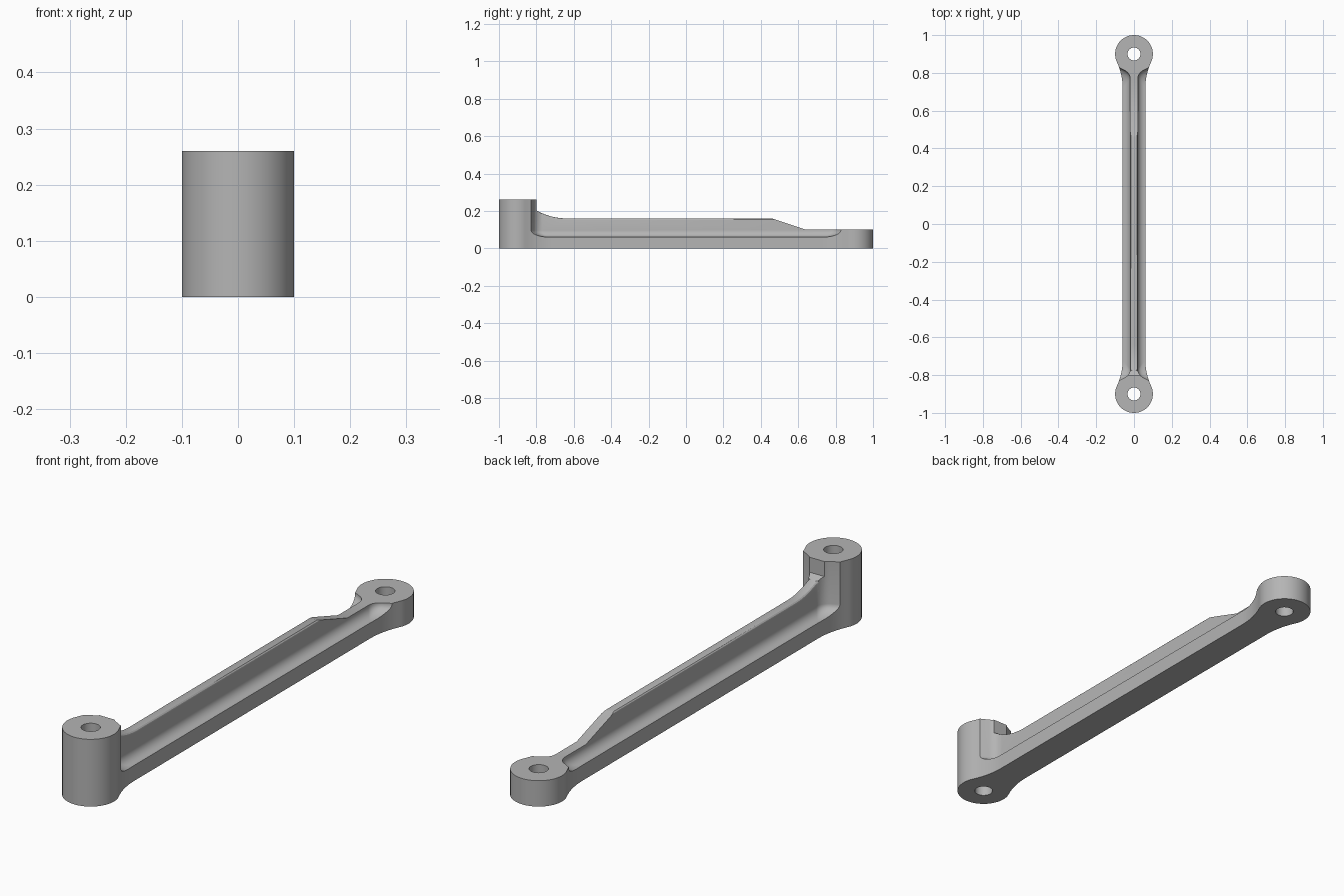
import bpy, bmesh
from math import sin, cos, pi, sqrt, atan2
from mathutils import Vector

cube = bpy.data.objects.get("Cube")
if cube:
    bpy.data.objects.remove(cube, do_unlink=True)

BOSS_Y, BOSS_R, HOLE_R = 0.9, 0.1, 0.034
BAR, WEB, FLOOR = 0.06, 0.02, 0.06      # half widths and flange height
CORNER, FILLET = 0.05, 0.036            # pocket corner and floor radii

metal = bpy.data.materials.new("plain grey metal")
metal.use_nodes = True
grey = (0.46, 0.46, 0.46, 1)
metal.diffuse_color = grey
metal.node_tree.nodes["Principled BSDF"].inputs["Base Color"].default_value = grey


def loft(name, rings):
    """Closed solid through rings that share a point count."""
    bm = bmesh.new()
    loops = [[bm.verts.new(p) for p in ring] for ring in rings]
    for a, b in zip(loops, loops[1:]):
        for i in range(len(a)):
            j = (i + 1) % len(a)
            bm.faces.new((a[i], a[j], b[j], b[i]))
    bm.faces.new(loops[0])
    bm.faces.new(loops[-1])
    bmesh.ops.recalc_face_normals(bm, faces=bm.faces)
    mesh = bpy.data.meshes.new(name)
    bm.to_mesh(mesh)
    bm.free()
    mesh.materials.append(metal)
    obj = bpy.data.objects.new(name, mesh)
    bpy.context.collection.objects.link(obj)
    return obj


def arc(cx, cy, r, a0, a1, n):
    return [(cx + r * cos(a0 + (a1 - a0) * i / n), cy + r * sin(a0 + (a1 - a0) * i / n))
            for i in range(n + 1)]


# Plan outline: two round ends flared smoothly into a narrow bar
flare_y = 0.72
dy = BOSS_Y - flare_y
flare_r = (dy ** 2 + BAR ** 2 - BOSS_R ** 2) / (2 * (BOSS_R - BAR))
flare_x = BAR + flare_r
touch = atan2(-dy, flare_x)             # boss direction where the flare touches
quarter = arc(flare_x, flare_y, flare_r, pi, pi + touch, 10)
quarter += arc(0, BOSS_Y, BOSS_R, touch, pi / 2, 28)[1:]
half = [(x, -y) for x, y in reversed(quarter)] + quarter
outline = half + [(-x, y) for x, y in reversed(half[1:-1])]
body = loft("linkage_arm", [[(x, y, z) for x, y in outline] for z in (0, 0.26)])

# Side profile: tall front end, curved rise, web, ramp and low rear end
rise = [(-0.8 + 0.16 * i / 10, 0.16 + 0.042 * (1 - i / 10) ** 2) for i in range(11)]
side = [(-1.2, -0.1), (-1.2, 0.4), (-0.8, 0.4)] + rise
side += [(0.46, 0.16), (0.64, 0.1), (1.2, 0.1), (1.2, -0.1)]
cutters = [(loft("profile_cutter", [[(x, y, z) for y, z in side] for x in (-0.3, 0.3)]),
            'INTERSECT')]


# Side pockets with rounded floors and corners
def pocket_ring(sign, inset, z):
    cx = WEB + CORNER
    drop = sqrt((BOSS_R + CORNER) ** 2 - cx ** 2)
    a0 = atan2(drop, -cx)
    pts = arc(cx, BOSS_Y - drop - 1.2 * inset, CORNER - inset, a0, pi, 10)
    x, y = pts[0]
    pts.insert(0, (x + 0.15 * sin(a0), y - 0.15 * cos(a0)))
    pts += [(x, -y) for x, y in reversed(pts)]
    return [(sign * x, y, z) for x, y in pts]


for sign in (-1, 1):
    rings = [pocket_ring(sign, 0, 0.5)]
    for i in range(9):
        a = pi / 2 * i / 8
        rings.append(pocket_ring(sign, FILLET * (1 - cos(a)), FLOOR + FILLET * (1 - sin(a))))
    cutters.append((loft("pocket_cutter", rings), 'DIFFERENCE'))

# Through holes
for y in (-BOSS_Y, BOSS_Y):
    circle = arc(0, y, HOLE_R, 0, 2 * pi, 40)[:-1]
    hole = loft("hole_cutter", [[(px, py, z) for px, py in circle] for z in (-0.2, 0.5)])
    cutters.append((hole, 'DIFFERENCE'))

for cutter, operation in cutters:
    cutter.hide_render = True
    mod = body.modifiers.new(operation, 'BOOLEAN')
    mod.object, mod.operation, mod.solver = cutter, operation, 'EXACT'

# Bake the cuts and drop the helpers
graph = bpy.context.evaluated_depsgraph_get()
baked = bpy.data.meshes.new_from_object(body.evaluated_get(graph))
body.modifiers.clear()
body.data = baked
for cutter, _ in cutters:
    bpy.data.objects.remove(cutter, do_unlink=True)

# Round the upper edges of the web
bm = bmesh.new()
bm.from_mesh(baked)
bmesh.ops.remove_doubles(bm, verts=bm.verts, dist=0.0002)


def is_web_edge(e):
    return (all(v.co.z > 0.155 and 0.015 < abs(v.co.x) < 0.022 and -0.79 < v.co.y < 0.465
                for v in e.verts)
            and e.verts[0].co.x * e.verts[1].co.x > 0
            and len(e.link_faces) == 2 and e.calc_face_angle(0) > 1)


bmesh.ops.bevel(bm, geom=[e for e in bm.edges if is_web_edge(e)], offset=0.01,
                offset_type='OFFSET', affect='EDGES', segments=3, profile=0.5,
                clamp_overlap=False)
for f in bm.faces:
    f.material_index = 0
bm.to_mesh(baked)
bm.free()

bpy.ops.object.select_all(action='DESELECT')
body.select_set(True)
bpy.context.view_layer.objects.active = body
bpy.ops.object.shade_smooth_by_angle(angle=0.5)
